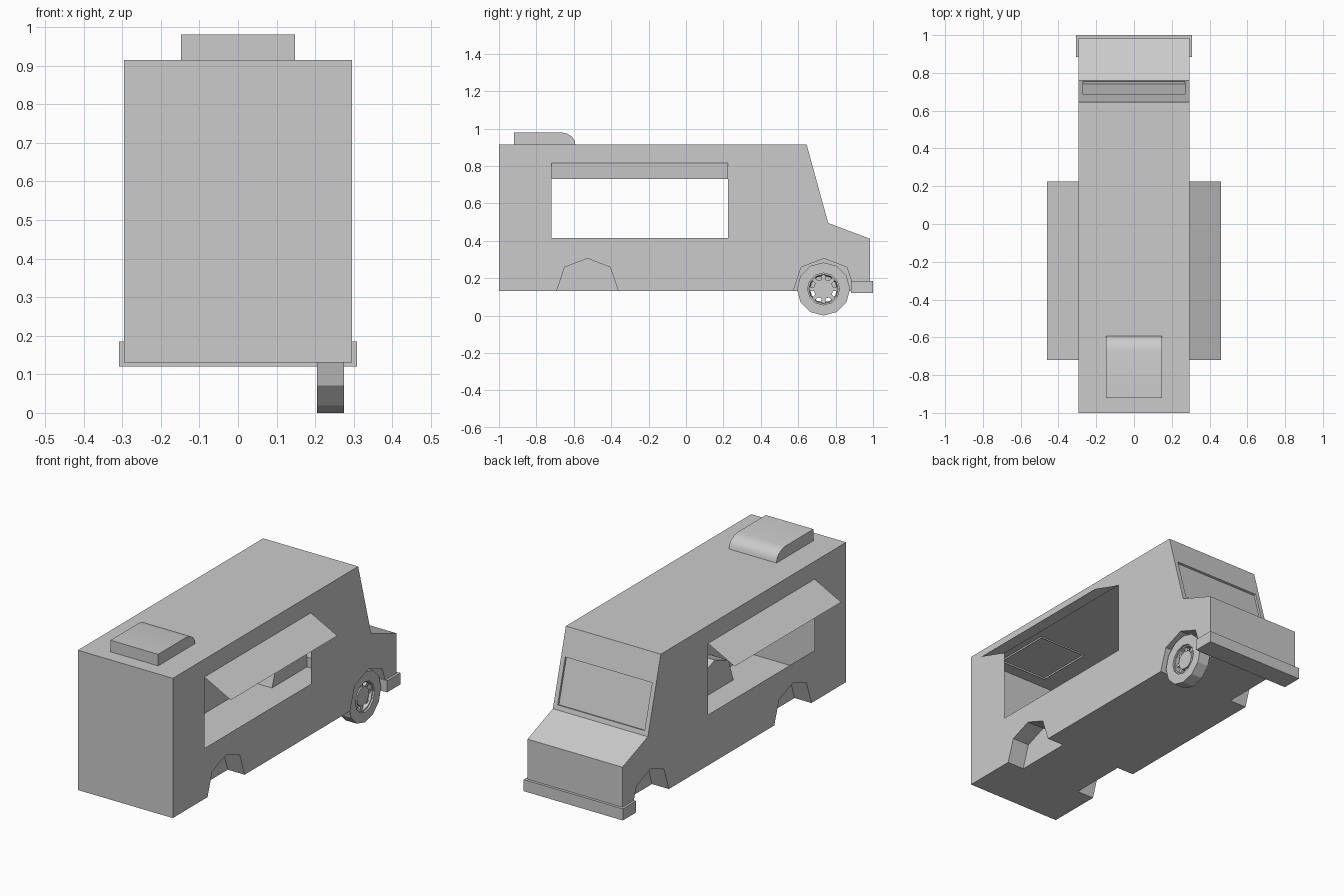
import bpy, bmesh, math
from mathutils import Vector

if "Cube" in bpy.data.objects:
    bpy.data.objects.remove(bpy.data.objects["Cube"])

W = 0.295


def finish(bm, name):
    mesh = bpy.data.meshes.new(name)
    bm.to_mesh(mesh)
    bm.free()
    ob = bpy.data.objects.new(name, mesh)
    bpy.context.collection.objects.link(ob)
    return ob


def prism(name, profile, x0, x1):
    """Extrude a (y, z) profile from x0 to x1."""
    bm = bmesh.new()
    a = [bm.verts.new((x0, y, z)) for y, z in profile]
    b = [bm.verts.new((x1, y, z)) for y, z in profile]
    bm.faces.new(a)
    bm.faces.new(b)
    for i in range(len(a)):
        j = (i + 1) % len(a)
        bm.faces.new((a[i], a[j], b[j], b[i]))
    bmesh.ops.recalc_face_normals(bm, faces=bm.faces)
    return finish(bm, name)


def rect(y0, y1, z0, z1):
    return [(y0, z0), (y1, z0), (y1, z1), (y0, z1)]


def cut(target, cutter):
    mod = target.modifiers.new("cut", 'BOOLEAN')
    mod.operation = 'DIFFERENCE'
    mod.solver = 'EXACT'
    mod.object = cutter
    bpy.context.view_layer.objects.active = target
    bpy.ops.object.modifier_apply(modifier=mod.name)
    bpy.data.objects.remove(cutter)


def lathe(name, profile, cy, cz, n=12):
    """Closed (x, radius) ring profile turned about the axle."""
    bm = bmesh.new()
    rings = []
    for i in range(n):
        t = 2 * math.pi * i / n
        rings.append([bm.verts.new((x, cy + r * math.sin(t), cz + r * math.cos(t)))
                      for x, r in profile])
    m = len(profile)
    for i in range(n):
        p, q = rings[i], rings[(i + 1) % n]
        for k in range(m):
            bm.faces.new((p[k], p[(k + 1) % m], q[(k + 1) % m], q[k]))
    bmesh.ops.recalc_face_normals(bm, faces=bm.faces)
    return finish(bm, name)


# Van body with sloped windshield and bonnet
top, low = Vector((0.645, 0.915)), Vector((0.76, 0.495))
body = prism("body", [(-1, 0.13), (-1, 0.915), top, low,
                      (0.985, 0.41), (0.985, 0.13)], -W, W)

# Wheel arches, two per side
for cy in (-0.527, 0.738):
    arch = [(cy + dy, z) for dy, z in ((-0.165, 0.1), (-0.165, 0.13), (-0.122, 0.258),
            (0, 0.305), (0.122, 0.258), (0.165, 0.13), (0.165, 0.1))]
    for s in (-1, 1):
        cut(body, prism("arch_cutter", arch, s * 0.19, s * 0.4))

# Shallow windshield recess
d = low - top
n = Vector((-d.y, d.x)).normalized()
p, q = top + d * 0.36, top + d * 0.94
cut(body, prism("windshield_cutter",
                [p - n * 0.012, q - n * 0.012, q + n * 0.05, p + n * 0.05], -0.27, 0.27))

# Serving hatches cut out of both thin side walls
Y0, Y1, Z0, Z1 = -0.72, 0.225, 0.415, 0.815
bm = bmesh.new()
bm.from_mesh(body.data)


def side_faces():
    return [f for f in bm.faces if all(abs(abs(v.co.x) - W) < 1e-4 for v in f.verts)]


bmesh.ops.triangulate(bm, faces=side_faces())
for co, no in (((0, Y0, 0), (0, 1, 0)), ((0, Y1, 0), (0, 1, 0)),
               ((0, 0, Z0), (0, 0, 1)), ((0, 0, Z1), (0, 0, 1))):
    fs = side_faces()
    geom = fs + list({e for f in fs for e in f.edges}) + list({v for f in fs for v in f.verts})
    bmesh.ops.bisect_plane(bm, geom=geom, plane_co=co, plane_no=no, dist=1e-5)
hole = []
for f in side_faces():
    c = f.calc_center_median()
    if Y0 < c.y < Y1 and Z0 < c.z < Z1:
        hole.append(f)
bmesh.ops.delete(bm, geom=hole, context='FACES')
bm.to_mesh(body.data)
bm.free()

# Awning sheets over the hatches
for s, side in ((-1, "left"), (1, "right")):
    bm = bmesh.new()
    pts = [(s * W, Y0, Z1), (s * W, Y1, Z1), (s * 0.46, Y1, 0.73), (s * 0.46, Y0, 0.73)]
    f = bm.faces.new([bm.verts.new(c) for c in pts])
    if f.normal.z < 0 or s > 0:
        f.normal_update()
        if f.normal.z < 0:
            f.normal_flip()
    finish(bm, side + "_awning")

# Bumper
prism("bumper", rect(0.883, 1.0, 0.12, 0.185), -0.308, 0.308)

# Roof vent with rounded edge, open underneath
vent = prism("roof_vent", [(-0.92, 0.905), (-0.92, 0.98), (-0.67, 0.98), (-0.635, 0.973),
                           (-0.61, 0.957), (-0.595, 0.935), (-0.59, 0.905)], -0.148, 0.148)
bm = bmesh.new()
bm.from_mesh(vent.data)
bmesh.ops.delete(bm, geom=[f for f in bm.faces if all(v.co.z < 0.91 for v in f.verts)],
                 context='FACES')
bm.to_mesh(vent.data)
bm.free()
bpy.context.view_layer.objects.active = vent
vent.select_set(True)
bpy.ops.object.shade_smooth_by_angle(angle=math.radians(40))
vent.select_set(False)

# Single front wheel: tyre, rim, hub and spokes
CY, CZ = 0.735, 0.142
lathe("tyre", [(0.205, 0.085), (0.205, 0.142), (0.275, 0.142), (0.275, 0.085)], CY, CZ)
lathe("rim", [(0.215, 0.072), (0.215, 0.086), (0.265, 0.086), (0.265, 0.078)], CY, CZ)
hub = [(CY + 0.053 * math.sin(math.pi * i / 6), CZ + 0.053 * math.cos(math.pi * i / 6))
       for i in range(12)]
prism("hub", hub, 0.235, 0.262)
for k in range(8):
    t = 2 * math.pi * k / 8
    u, v = Vector((math.sin(t), math.cos(t))), Vector((math.cos(t), -math.sin(t)))
    c = Vector((CY, CZ))
    prism("spoke", [c + u * r + v * w for r, w in
                    ((0.045, -0.01), (0.08, -0.01), (0.08, 0.01), (0.045, 0.01))], 0.238, 0.255)
